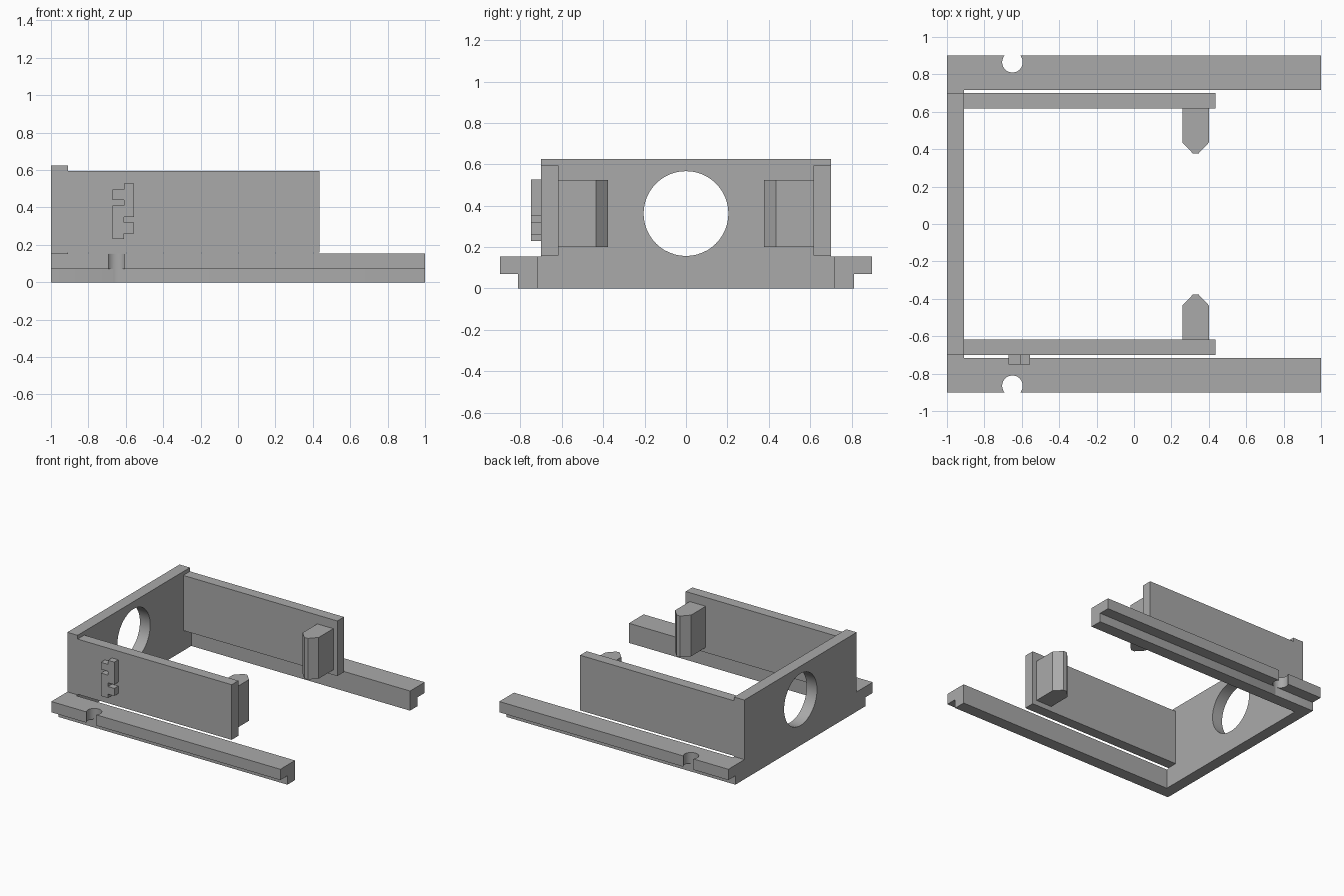
import bpy
import bmesh
from mathutils import Matrix, Vector

cube = bpy.data.objects.get("Cube")
if cube:
    bpy.data.objects.remove(cube, do_unlink=True)

grey = bpy.data.materials.new("mid grey")
grey.use_nodes = True
COLOUR = (0.4, 0.4, 0.4, 1)
grey.diffuse_color = COLOUR
grey.node_tree.nodes["Principled BSDF"].inputs["Base Color"].default_value = COLOUR


def extrude(name, points, axis, start, end):
    """Extrude a 2D profile along x, y or z; the other axes keep their order."""
    def place(p, d):
        co = list(p)
        co.insert("xyz".index(axis), d)
        return Vector(co)

    bm = bmesh.new()
    face = bm.faces.new([bm.verts.new(place(p, start)) for p in points])
    out = bmesh.ops.extrude_face_region(bm, geom=[face])
    moved = [v for v in out["geom"] if isinstance(v, bmesh.types.BMVert)]
    bmesh.ops.translate(bm, verts=moved, vec=place((0, 0), end - start))
    bmesh.ops.recalc_face_normals(bm, faces=bm.faces)
    return finish(name, bm)


def finish(name, bm):
    mesh = bpy.data.meshes.new(name)
    bm.to_mesh(mesh)
    bm.free()
    mesh.materials.append(grey)
    obj = bpy.data.objects.new(name, mesh)
    bpy.context.collection.objects.link(obj)
    return obj


def drill(obj, name, centre, radius, axis):
    """Cut a round hole through an object along an axis."""
    bm = bmesh.new()
    rot = Matrix.Rotation(1.5707963, 4, "Y") if axis == "x" else Matrix()
    bmesh.ops.create_cone(bm, cap_ends=True, segments=48, radius1=radius,
                          radius2=radius, depth=0.6,
                          matrix=Matrix.Translation(centre) @ rot)
    cutter = finish(name, bm)
    cutter.hide_render = True
    mod = obj.modifiers.new("hole", "BOOLEAN")
    mod.object = cutter
    mod.operation = "DIFFERENCE"
    mod.solver = "EXACT"
    bpy.context.view_layer.objects.active = obj
    bpy.ops.object.modifier_apply(modifier=mod.name)
    bpy.data.objects.remove(cutter, do_unlink=True)
    # Smooth the bore while its rim stays sharp
    bpy.ops.object.select_all(action="DESELECT")
    obj.select_set(True)
    bpy.ops.object.shade_smooth_by_angle()


# End wall: wide foot between the rails, narrower upright, round opening
wall = extrude("end_wall", [(-0.72, 0), (0.72, 0), (0.72, 0.155), (0.7, 0.155),
                            (0.7, 0.625), (-0.7, 0.625), (-0.7, 0.155),
                            (-0.72, 0.155)], "x", -1, -0.91)
drill(wall, "wall_hole_cutter", (-0.95, 0, 0.362), 0.205, "x")

for side, s in (("right", -1), ("left", 1)):
    # Stepped bottom rail with a round notch in its lip
    rail = extrude(side + "_rail",
                   [(s * y, z) for y, z in ((0.717, 0), (0.812, 0), (0.812, 0.07),
                                            (0.9, 0.07), (0.9, 0.155), (0.717, 0.155))],
                   "x", -1, 1)
    drill(rail, side + "_notch_cutter", (-0.65, s * 0.865, 0.1), 0.055, "z")

    # Thin upright side panel
    extrude(side + "_panel", [(-0.91, s * 0.617), (0.435, s * 0.617),
                              (0.435, s * 0.7), (-0.91, s * 0.7)], "z", 0.16, 0.595)

    # Pointed post on the inside of the panel
    extrude(side + "_post", [(x, s * y) for x, y in (
        (0.26, 0.617), (0.26, 0.435), (0.315, 0.377), (0.345, 0.377),
        (0.4, 0.435), (0.4, 0.617))], "z", 0.2, 0.525)

# Keyed tab on the outside of the right panel
extrude("keyed_tab", [(-0.672, 0.495), (-0.61, 0.495), (-0.61, 0.527), (-0.555, 0.527),
                      (-0.555, 0.35), (-0.61, 0.35), (-0.61, 0.32), (-0.555, 0.32),
                      (-0.555, 0.26), (-0.61, 0.26), (-0.61, 0.23), (-0.672, 0.23),
                      (-0.672, 0.41), (-0.61, 0.41), (-0.61, 0.44), (-0.672, 0.44)],
        "y", -0.75, -0.7)
